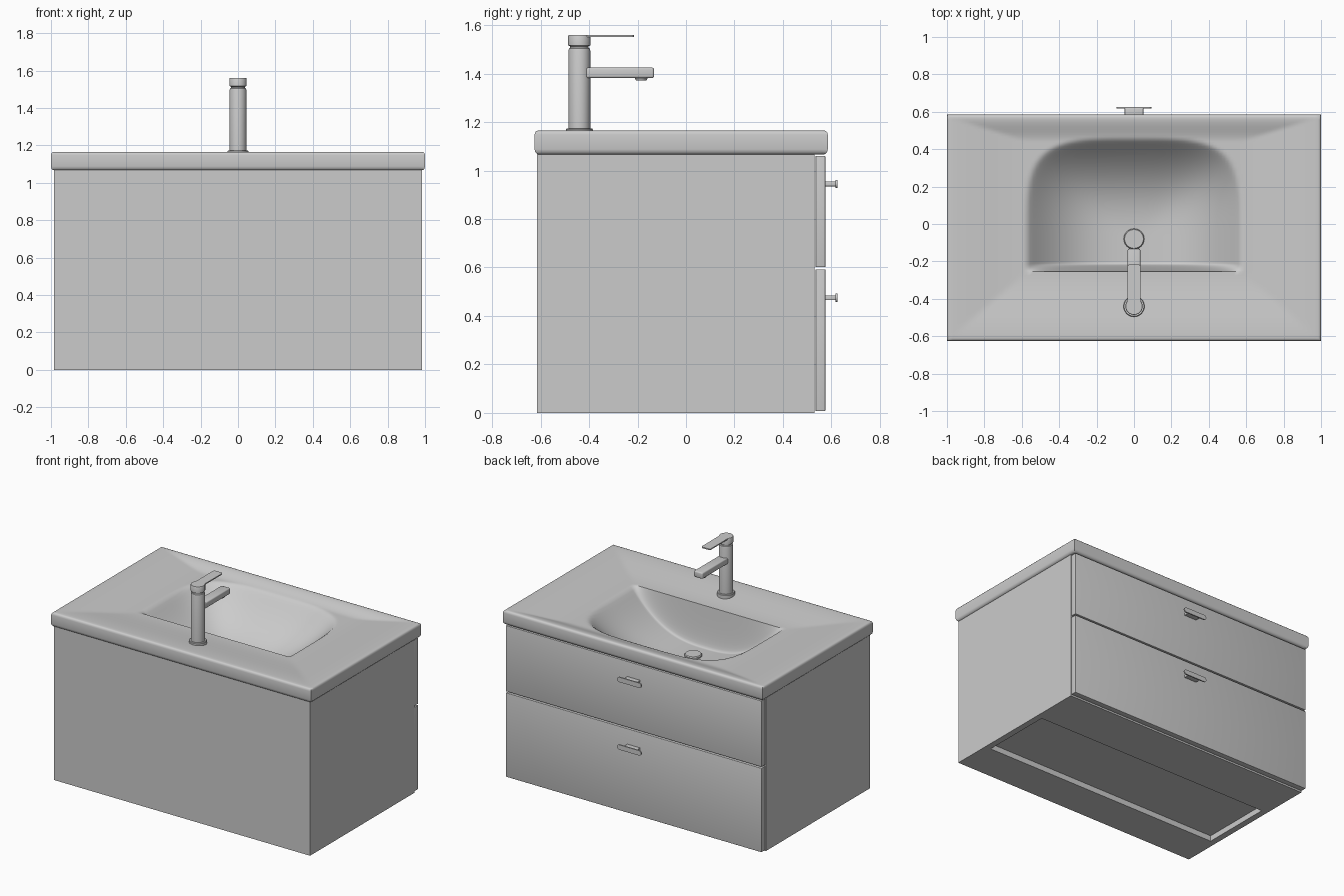
import bpy, bmesh, math
from mathutils import Matrix

if "Cube" in bpy.data.objects:
    bpy.data.objects.remove(bpy.data.objects["Cube"])


def finish(name, bm, angle=30):
    bmesh.ops.recalc_face_normals(bm, faces=bm.faces[:])
    me = bpy.data.meshes.new(name)
    bm.to_mesh(me)
    bm.free()
    ob = bpy.data.objects.new(name, me)
    bpy.context.collection.objects.link(ob)
    bpy.ops.object.select_all(action='DESELECT')
    ob.select_set(True)
    bpy.context.view_layer.objects.active = ob
    bpy.ops.object.shade_smooth_by_angle(angle=math.radians(angle))
    return ob


def box(name, x, y, z, bevel=0.0):
    bm = bmesh.new()
    bmesh.ops.create_cube(bm, size=1)
    for v in bm.verts:
        v.co = [(a + b) / 2 + c * (b - a) for c, (a, b) in zip(v.co, (x, y, z))]
    if bevel:
        bmesh.ops.bevel(bm, geom=bm.edges[:], offset=bevel, segments=3,
                        profile=0.5, affect='EDGES')
    return finish(name, bm)


def lathe(name, cx, cy, profile, n=40):
    """Closed turned part from (radius, z) points."""
    bm = bmesh.new()
    rings = [[bm.verts.new((cx + r * math.cos(2 * math.pi * i / n),
                            cy + r * math.sin(2 * math.pi * i / n), z))
              for i in range(n)] for r, z in profile]
    for a, b in zip(rings, rings[1:]):
        for i in range(n):
            bm.faces.new((a[i], a[(i + 1) % n], b[(i + 1) % n], b[i]))
    bm.faces.new(rings[0])
    bm.faces.new(rings[-1])
    return finish(name, bm)


def slab(name, outline, h, matrix):
    """Flat outline in local xy, extruded by h along local z."""
    bm = bmesh.new()
    f = bm.faces.new([bm.verts.new((x, y, 0)) for x, y in outline])
    ex = bmesh.ops.extrude_face_region(bm, geom=[f])
    for g in ex['geom']:
        if isinstance(g, bmesh.types.BMVert):
            g.co.z = h
    bmesh.ops.transform(bm, matrix=matrix, verts=bm.verts[:])
    return finish(name, bm)


def rounded(x0, x1, y0, y1, r, n=6):
    pts = []
    for k, (cx, cy) in enumerate(((x1 - r, y1 - r), (x0 + r, y1 - r),
                                  (x0 + r, y0 + r), (x1 - r, y0 + r))):
        for i in range(n + 1):
            a = math.pi / 2 * (k + i / n)
            pts.append((cx + r * math.cos(a), cy + r * math.sin(a)))
    return pts


def span(a, b, n):
    return [a + (b - a) * i / n for i in range(n)]


# Cabinet carcass, hollow, with a recessed underside
for s, side in ((-1, "left"), (1, "right")):
    box(f"cabinet_side_{side}", sorted((s * 0.94, s * 0.985)), (-0.615, 0.53), (0, 1.07))
IN = (-0.94, 0.94)
box("cabinet_back", IN, (-0.615, -0.57), (0, 1.07))
box("bottom_rail_back", IN, (-0.57, -0.34), (0, 0.06))
box("bottom_rail_front", IN, (0.18, 0.53), (0, 0.06))
box("bottom_panel", IN, (-0.34, 0.18), (0.04, 0.06))
box("cabinet_front_frame", IN, (0.49, 0.525), (0.06, 1.05))

# Drawer fronts and their handles
for name, z0, z1, hz in (("lower", 0.008, 0.592, 0.475), ("upper", 0.602, 1.06, 0.945)):
    box(f"drawer_front_{name}", (-0.983, 0.983), (0.535, 0.575), (z0, z1), 0.002)
    box(f"handle_stem_{name}", (-0.05, 0.05), (0.57, 0.618), (hz - 0.01, hz + 0.01), 0.003)
    slab(f"handle_plate_{name}", rounded(-0.093, 0.093, -0.017, 0.017, 0.0165), 0.009,
         Matrix.Translation((0, 0.626, hz)) @ Matrix.Rotation(math.pi / 2, 4, 'X'))

# Basin: sunken top surface plus a rounded rim
X, Y0, Y1 = 0.985, -0.61, 0.57


def basin_z(x, y):
    t = max(0, min((X - abs(x)) / 0.42, (y - Y0) / 0.36, (Y1 - y) / 0.13, 1))
    z = 1.165 - 0.03 * t * t * (3 - 2 * t)
    if y > -0.255:
        b = max(0, (y + 0.08) / 0.54)
        r = ((abs(x) / 0.58) ** 4 + b ** 4) ** 0.25
        d = max(0, 1 - r ** 2.6)
        wall = math.sin(math.pi / 2 * min(1, (y + 0.255) / 0.045))
        z -= 0.295 * wall * d * d / (d + 0.08)
    return z


xs = span(-X, X, 110) + [X]
ys = span(Y0, -0.255, 18) + span(-0.255, -0.21, 9) + span(-0.21, Y1, 60) + [Y1]
bm = bmesh.new()
grid = [[bm.verts.new((x, y, basin_z(x, y))) for x in xs] for y in ys]
for a, b in zip(grid, grid[1:]):
    for i in range(len(xs) - 1):
        bm.faces.new((a[i], a[i + 1], b[i + 1], b[i]))
loop = (grid[0] + [r[-1] for r in grid[1:-1]] + grid[-1][::-1]
        + [r[0] for r in grid[-2:0:-1]])
base = [v.co.copy() for v in loop]
for off, z in ((0.008, 1.163), (0.013, 1.157), (0.015, 1.148), (0.015, 1.088),
               (0.012, 1.076), (0.004, 1.068), (-0.006, 1.066), (-0.1, 1.07)):
    new = []
    for p in base:
        dx = (p.x > X - 1e-4) - (p.x < -X + 1e-4)
        dy = (p.y > Y1 - 1e-4) - (p.y < Y0 + 1e-4)
        if off < -0.05:
            q = (p.x * 0.93, p.y * 0.93, z)
        else:
            q = (p.x + dx * off, p.y + dy * off, z)
        new.append(bm.verts.new(q))
    for i in range(len(loop)):
        j = (i + 1) % len(loop)
        bm.faces.new((loop[i], loop[j], new[j], new[i]))
    loop = new
finish("basin", bm, 40)

# Drain cap
lathe("drain_cap", 0, -0.08, [(0.045, 0.84), (0.055, 0.85), (0.055, 0.872), (0.05, 0.878)])

# Tap body, with a neck groove under the lever cap
TY = -0.44
lathe("tap_body", 0, TY, [(0.056, 1.13), (0.056, 1.169), (0.053, 1.173), (0.045, 1.173),
                          (0.045, 1.495), (0.043, 1.503), (0.038, 1.506), (0.038, 1.513),
                          (0.046, 1.517), (0.046, 1.556), (0.044, 1.56)])
# Lever and spout
slab("tap_lever", rounded(-0.034, 0.034, TY, -0.215, 0.012), 0.008,
     Matrix.Translation((0, 0, 1.552)))
box("tap_spout", (-0.034, 0.034), (-0.42, -0.132), (1.382, 1.425), 0.008)
lathe("tap_aerator", 0, -0.185, [(0.022, 1.372), (0.028, 1.385)], 24)
